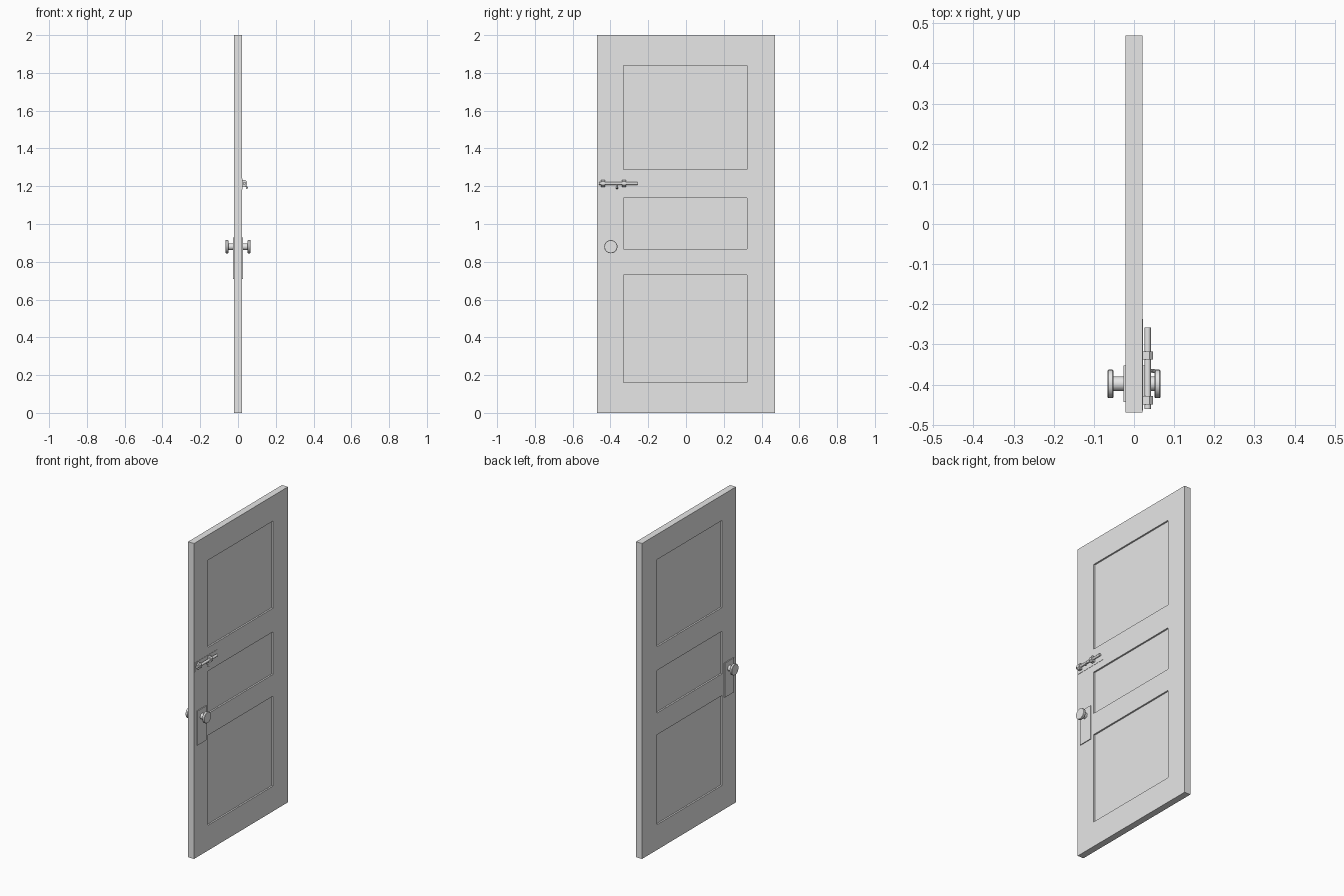
import bpy, bmesh, math
from mathutils import Vector, Matrix

cube = bpy.data.objects.get("Cube")
if cube:
    bpy.data.objects.remove(cube, do_unlink=True)

grey = bpy.data.materials.new("light grey")
grey.use_nodes = True
grey.diffuse_color = (0.8, 0.8, 0.8, 1)
grey.node_tree.nodes["Principled BSDF"].inputs["Base Color"].default_value = (0.8, 0.8, 0.8, 1)


def finish(name, bm, smooth=False):
    bmesh.ops.recalc_face_normals(bm, faces=bm.faces)
    mesh = bpy.data.meshes.new(name)
    bm.to_mesh(mesh)
    bm.free()
    mesh.materials.append(grey)
    ob = bpy.data.objects.new(name, mesh)
    bpy.context.collection.objects.link(ob)
    if smooth:
        bpy.ops.object.select_all(action='DESELECT')
        ob.select_set(True)
        bpy.context.view_layer.objects.active = ob
        bpy.ops.object.shade_smooth_by_angle(angle=math.radians(35))
    return ob


def box_mesh(lo, hi):
    lo, hi = Vector(lo), Vector(hi)
    bm = bmesh.new()
    bmesh.ops.create_cube(bm, size=1)
    bmesh.ops.scale(bm, vec=hi - lo, verts=bm.verts)
    bmesh.ops.translate(bm, vec=(lo + hi) / 2, verts=bm.verts)
    return bm


def lathe(name, origin, axis, profile, sides=32):
    """Turn (distance, radius) points around an axis starting at origin."""
    bm = bmesh.new()
    verts = [bm.verts.new((r, 0, d)) for d, r in profile]
    edges = [bm.edges.new(pair) for pair in zip(verts, verts[1:])]
    bmesh.ops.spin(bm, geom=verts + edges, cent=(0, 0, 0), axis=(0, 0, 1),
                   angle=math.tau, steps=sides, use_duplicate=False)
    bmesh.ops.remove_doubles(bm, verts=bm.verts, dist=1e-5)
    turn = Vector((0, 0, 1)).rotation_difference(Vector(axis)).to_matrix().to_4x4()
    bm.transform(Matrix.Translation(origin) @ turn)
    return finish(name, bm, True)


# Door slab with three recessed panels on both faces
T, W = 0.021, 0.47
PANEL_Y = (-0.33, 0.322)
PANEL_Z = [(0.16, 0.73), (0.868, 1.138), (1.288, 1.84)]
bm = box_mesh((-T, -W, 0), (T, W, 2))
cuts = [((0, y, 0), (0, 1, 0)) for y in PANEL_Y]
cuts += [((0, 0, z), (0, 0, 1)) for span in PANEL_Z for z in span]
for co, no in cuts:
    bmesh.ops.bisect_plane(bm, geom=bm.verts[:] + bm.edges[:] + bm.faces[:],
                           plane_co=co, plane_no=no)
bm.normal_update()
panels = []
for f in bm.faces:
    c = f.calc_center_median()
    if (abs(f.normal.x) > 0.9 and PANEL_Y[0] < c.y < PANEL_Y[1]
            and any(a < c.z < b for a, b in PANEL_Z)):
        panels.append(f)
for f in bmesh.ops.extrude_discrete_faces(bm, faces=panels)["faces"]:
    side = 1 if f.calc_center_median().x > 0 else -1
    bmesh.ops.translate(bm, vec=(-side * 0.01, 0, 0), verts=f.verts)
finish("door_slab", bm)

# Knob and back plate on each side
for side, label in ((1, "left"), (-1, "right")):
    x0, x1 = sorted((side * (T - 0.002), side * 0.026))
    finish(label + "_knob_plate", box_mesh((x0, -0.443, 0.71), (x1, -0.353, 0.928)))
    lathe(label + "_knob", (side * T, -0.398, 0.88), (side, 0, 0),
          [(0, 0), (0, 0.018), (0.03, 0.018), (0.03, 0.033), (0.032, 0.035),
           (0.043, 0.035), (0.045, 0.033), (0.045, 0)])

# Sliding bolt: plate, rod, brackets, handle
BX, BZ = 0.034, 1.215
finish("bolt_plate", box_mesh((T - 0.002, -0.465, 1.182), (0.0225, -0.237, 1.24)))
lathe("bolt_rod", (BX, -0.461, BZ), (0, 1, 0),
      [(0, 0), (0, 0.008), (0.203, 0.008), (0.203, 0)], 16)
for i, y in enumerate((-0.439, -0.328)):
    bm = box_mesh((T, y - 0.01, BZ - 0.018), (0.047, y + 0.01, BZ + 0.018))
    corners = [e for e in bm.edges
               if all(v.co.x > 0.04 for v in e.verts)
               and abs(e.verts[0].co.z - e.verts[1].co.z) < 1e-4]
    bmesh.ops.bevel(bm, geom=corners, offset=0.009, segments=1, affect='EDGES')
    finish(f"bolt_bracket_{i + 1}", bm)
lathe("bolt_handle", (BX, -0.366, BZ), (0.5, 0, -0.85),
      [(0, 0), (0, 0.003), (0.022, 0.003), (0.022, 0.005), (0.032, 0.005), (0.032, 0)], 16)
